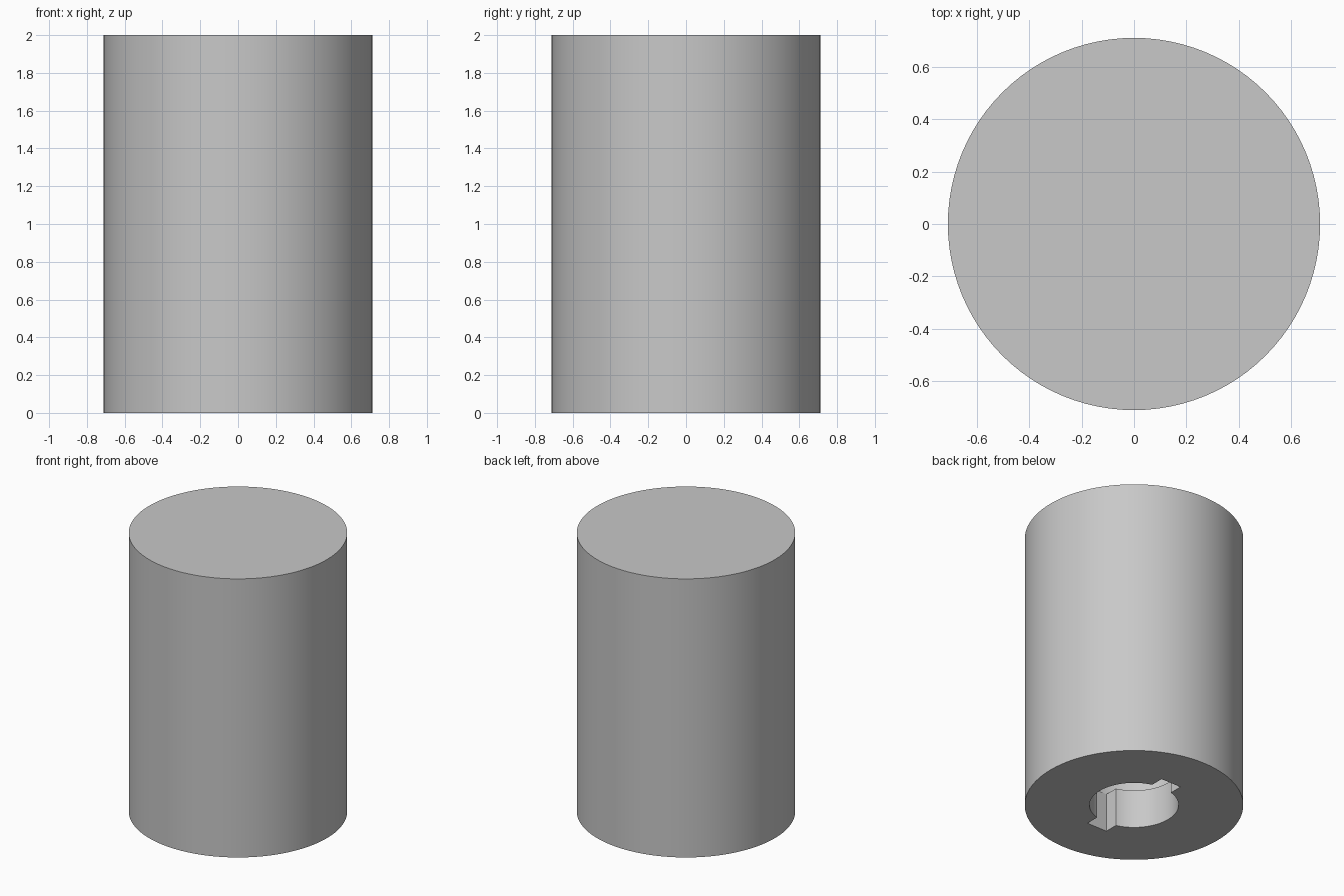
import bpy

default = bpy.data.objects.get("Cube")
if default:
    bpy.data.objects.remove(default, do_unlink=True)

RADIUS, HEIGHT = 0.711, 2.0
BORE, LIP, CHAMBER, CHAMBER_TOP = 0.29, 0.277, 0.385, 0.55
SLOT_WIDTH, SLOT_LENGTH = 0.16, 0.75

grey = bpy.data.materials.new("plain grey")
grey.use_nodes = True
colour = (0.58, 0.58, 0.58, 1)
grey.diffuse_color = colour
grey.node_tree.nodes["Principled BSDF"].inputs["Base Color"].default_value = colour


def cylinder(name, radius, bottom, top):
    bpy.ops.mesh.primitive_cylinder_add(
        vertices=96, radius=radius, depth=top - bottom,
        location=(0, 0, (bottom + top) / 2))
    ob = bpy.context.object
    ob.name = name
    ob.data.materials.append(grey)
    return ob


def cut(target, cutter):
    cutter.hide_render = True
    mod = target.modifiers.new("cut", 'BOOLEAN')
    mod.operation = 'DIFFERENCE'
    mod.solver = 'EXACT'
    mod.object = cutter
    bpy.context.view_layer.objects.active = target
    bpy.ops.object.modifier_apply(modifier=mod.name)
    bpy.data.objects.remove(cutter, do_unlink=True)


# Solid body
body = cylinder("body", RADIUS, 0, HEIGHT)

# Twist-lock socket: wide chamber, round bore, and a slot across the lip
cut(body, cylinder("chamber_cutter", CHAMBER, LIP, CHAMBER_TOP))
cut(body, cylinder("bore_cutter", BORE, -0.1, LIP + 0.1))

bpy.ops.mesh.primitive_cube_add(size=1, location=(0, 0, LIP / 2))
slot = bpy.context.object
slot.name = "slot_cutter"
slot.scale = (SLOT_WIDTH, SLOT_LENGTH, LIP + 0.2)
slot.data.materials.append(grey)
cut(body, slot)

# Smooth walls with sharp rims
bpy.ops.object.select_all(action='DESELECT')
body.select_set(True)
bpy.context.view_layer.objects.active = body
bpy.ops.object.shade_smooth_by_angle()
